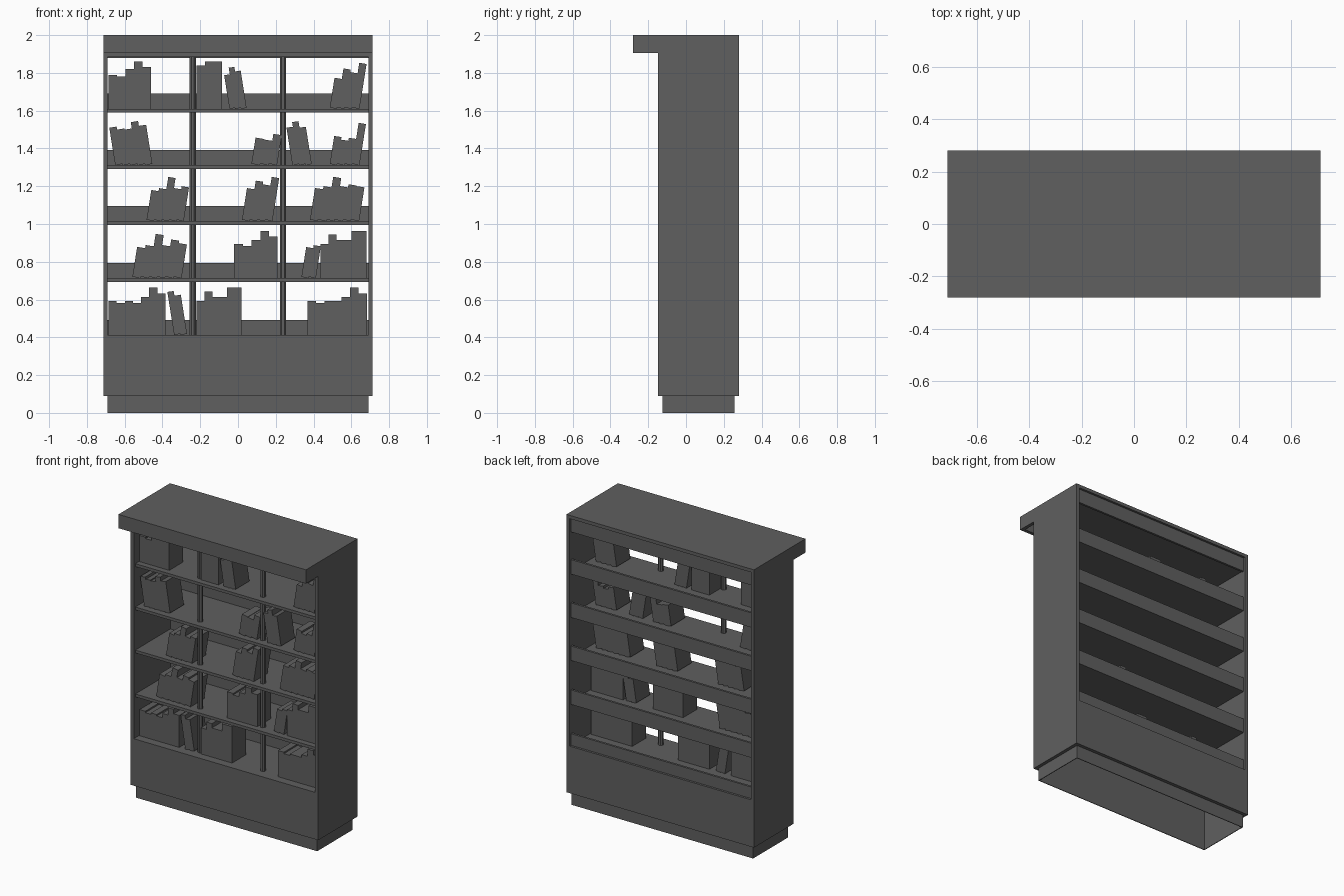
import bpy
import math
from mathutils import Matrix, Vector

cube = bpy.data.objects.get("Cube")
if cube:
    bpy.data.objects.remove(cube, do_unlink=True)

grey = bpy.data.materials.new("dark_grey")
grey.use_nodes = True
grey.diffuse_color = (0.115, 0.115, 0.115, 1)
grey.node_tree.nodes["Principled BSDF"].inputs["Base Color"].default_value = grey.diffuse_color

BOX_FACES = [(0, 1, 3, 2), (4, 6, 7, 5), (0, 4, 5, 1), (2, 3, 7, 6), (0, 2, 6, 4), (1, 5, 7, 3)]


def box(name, xs, ys, zs, matrix=None):
    """Axis-aligned box from its x, y and z ranges, optionally transformed."""
    verts = [Vector((x, y, z)) for x in xs for y in ys for z in zs]
    if matrix:
        verts = [matrix @ v for v in verts]
    mesh = bpy.data.meshes.new(name)
    mesh.from_pydata(verts, [], BOX_FACES)
    mesh.materials.append(grey)
    obj = bpy.data.objects.new(name, mesh)
    bpy.context.collection.objects.link(obj)
    return obj


# Main dimensions
W, FRONT, BACK, BROW = 0.713, -0.147, 0.28, -0.28
T = 0.023
IN = W - T
BASE, TOP = 0.09, 2.0
CEIL = 1.885
SHELVES = [1.61, 1.312, 1.016, 0.714, 0.413]
FLOOR = SHELVES[-1]
inner = (-IN, IN)

# Side panels with the end caps of the overhanging cornice
for side, name in ((-1, "right"), (1, "left")):
    xs = sorted((side * IN, side * W))
    box(name + "_side_panel", xs, (FRONT, BACK), (BASE, TOP))
    box(name + "_cornice_end", xs, (BROW, FRONT), (1.905, TOP))

# Cornice: top board, front fascia, frieze and ceiling
box("top_board", inner, (BROW, BACK), (TOP - T, TOP))
box("cornice_fascia", inner, (BROW, BROW + T), (1.905, TOP - T))
box("frieze", inner, (FRONT, FRONT + T), (CEIL, TOP - T))
box("ceiling", inner, (FRONT + T, 0.25), (CEIL, CEIL + 0.02))
box("top_back_rail", inner, (0.25, 0.265), (CEIL - 0.005, TOP - T))

# Lower case, open underneath
box("lower_front_panel", inner, (FRONT, FRONT + T), (BASE, FLOOR))
box("lower_back_panel", inner, (BACK - T, BACK), (BASE, FLOOR))

# Thin recessed plinth
PF, PB, PT = -0.125, 0.256, 0.005
box("plinth_front", inner, (PF, PF + PT), (0, BASE + PT))
box("plinth_back", inner, (PB - PT, PB), (0, BASE + PT))
for side, name in ((-1, "right"), (1, "left")):
    box("plinth_" + name, sorted((side * IN, side * (IN - PT))), (PF + PT, PB - PT), (0, BASE + PT))

# Shelves, each with a rail along the back
for z in SHELVES:
    box("shelf", inner, (-0.13, 0.25), (z - 0.02, z))
    box("shelf_back_rail", inner, (0.25, 0.265), (z - (0 if z == FLOOR else 0.02), z + 0.08))

# Slim posts between the bays
for x in (-0.24, 0.238):
    bpy.ops.mesh.primitive_cylinder_add(vertices=8, radius=0.018, depth=CEIL - FLOOR,
                                        location=(x, -0.067, (CEIL + FLOOR) / 2),
                                        rotation=(0, 0, math.pi / 8))
    post = bpy.context.object
    post.name = "post"
    post.data.materials.append(grey)


def book_row(shelf, x, width, lean, heights):
    """Row of books from x to the right; heights are in hundredths."""
    angle = math.radians(9 * lean)
    step = width / math.cos(angle)
    for h in heights:
        pivot = x + (step if lean > 0 else 0)
        xs = (-width, 0) if lean > 0 else (0, width)
        place = Matrix.Translation((pivot, 0, SHELVES[shelf])) @ Matrix.Rotation(angle, 4, "Y")
        box("book", xs, (-0.09, 0.06), (0, h / 100), place)
        x += step


# Top shelf
book_row(0, -0.685, 0.045, 0, (18, 17, 21, 25, 22))
book_row(0, -0.22, 0.045, 0, (23, 25, 25))
book_row(0, -0.045, 0.03, -1, (18, 22, 20))
book_row(0, 0.485, 0.039, 1, (16, 21, 19, 24))
# Second shelf
book_row(1, -0.65, 0.039, -1, (20, 19, 19, 23, 21))
book_row(1, 0.07, 0.045, 1, (14, 13, 16))
book_row(1, 0.288, 0.034, -1, (20, 23, 20))
book_row(1, 0.485, 0.039, 1, (15, 13, 14, 22))
# Third shelf
book_row(2, -0.485, 0.039, 1, (16, 17, 23, 17, 18))
book_row(2, 0.02, 0.04, 1, (17, 21, 19, 23))
book_row(2, 0.38, 0.043, 1, (17, 18, 23, 18, 19, 18))
# Fourth shelf
book_row(3, -0.56, 0.043, 1, (16, 17, 23, 17, 20, 18))
book_row(3, -0.02, 0.046, 0, (18, 17, 20, 25, 22))
book_row(3, 0.335, 0.038, 1, (16, 17))
book_row(3, 0.437, 0.042, 0, (18, 23))
book_row(3, 0.521, 0.08, 0, (20, 25))
# Bottom shelf
book_row(4, -0.685, 0.043, 0, (18, 17, 18, 17, 20, 25, 22))
book_row(4, -0.338, 0.034, -1, (23, 21))
book_row(4, -0.22, 0.042, 0, (18, 23))
book_row(4, -0.136, 0.077, 0, (20, 25))
book_row(4, 0.367, 0.045, 0, (18, 17, 18, 18, 20, 25, 22))
